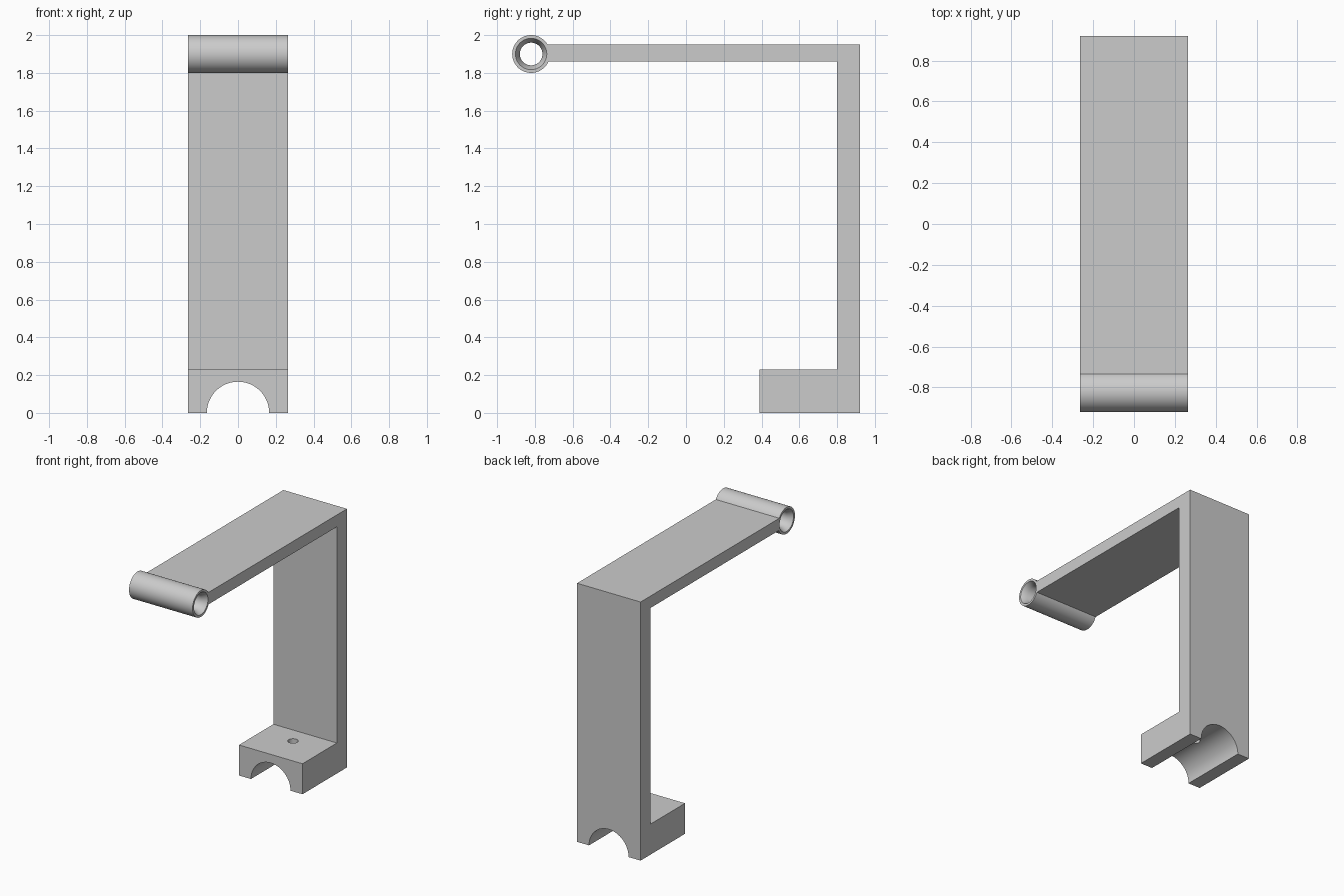
import bpy, bmesh, math
from mathutils import Vector, Matrix

cube = bpy.data.objects.get("Cube")
if cube:
    bpy.data.objects.remove(cube, do_unlink=True)

HALF = 0.265            # half width of the whole bracket
RING_Y, RING_Z = -0.82, 1.90

grey = bpy.data.materials.new("plain grey")
grey.use_nodes = True
colour = (0.6, 0.6, 0.6, 1)
grey.diffuse_color = colour
grey.node_tree.nodes["Principled BSDF"].inputs["Base Color"].default_value = colour


def finish(name, bm):
    """Turn a bmesh into a named grey object."""
    bmesh.ops.recalc_face_normals(bm, faces=bm.faces)
    mesh = bpy.data.meshes.new(name)
    bm.to_mesh(mesh)
    bm.free()
    mesh.materials.append(grey)
    obj = bpy.data.objects.new(name, mesh)
    bpy.context.collection.objects.link(obj)
    return obj


def activate(obj):
    bpy.ops.object.select_all(action="DESELECT")
    obj.select_set(True)
    bpy.context.view_layer.objects.active = obj


def cut_cylinder(target, radius, length, matrix):
    """Bore a round hole through the target."""
    bm = bmesh.new()
    bmesh.ops.create_cone(bm, cap_ends=True, segments=64, radius1=radius,
                          radius2=radius, depth=length, matrix=matrix)
    cutter = finish("cutter", bm)
    cutter.hide_render = True
    mod = target.modifiers.new("bore", "BOOLEAN")
    mod.operation, mod.solver, mod.object = "DIFFERENCE", "EXACT", cutter
    activate(target)
    bpy.ops.object.modifier_apply(modifier=mod.name)
    bpy.data.objects.remove(cutter, do_unlink=True)


# Bracket: side profile (y, z) of foot, column and arm, extruded across x
profile = [(0.39, 0), (0.92, 0), (0.92, 1.95), (-0.735, 1.95),
           (-0.735, 1.86), (0.80, 1.86), (0.80, 0.23), (0.39, 0.23)]
bm = bmesh.new()
side = bm.faces.new([bm.verts.new((-HALF, y, z)) for y, z in profile])
new = bmesh.ops.extrude_face_region(bm, geom=[side])["geom"]
bmesh.ops.translate(bm, vec=(2 * HALF, 0, 0),
                    verts=[v for v in new if isinstance(v, bmesh.types.BMVert)])
bracket = finish("bracket", bm)

# Half-round saddle under the foot, and the screw hole above it
cut_cylinder(bracket, 0.165, 1.0,
             Matrix.Translation((0, 0.655, 0)) @ Matrix.Rotation(math.pi / 2, 4, "X"))
cut_cylinder(bracket, 0.036, 0.4, Matrix.Translation((0, 0.655, 0.15)))

# Sleeve at the arm's end: wall section (x, radius) with countersunk bore, spun round x
section = [(-HALF, 0.083), (-HALF, 0.10), (HALF, 0.10), (HALF, 0.083),
           (HALF - 0.04, 0.06), (0.04 - HALF, 0.06)]
bm = bmesh.new()
centre = Vector((0, RING_Y, RING_Z))
verts = [bm.verts.new(centre + Vector((x, 0, r))) for x, r in section]
edges = [bm.edges.new((verts[i - 1], verts[i])) for i in range(len(verts))]
bmesh.ops.spin(bm, geom=verts + edges, cent=centre, axis=(1, 0, 0),
               angle=math.tau, steps=64, use_merge=True)
bmesh.ops.remove_doubles(bm, verts=bm.verts, dist=0.0001)
sleeve = finish("sleeve", bm)

for obj in (bracket, sleeve):
    activate(obj)
    bpy.ops.object.shade_smooth_by_angle(angle=math.radians(30))
